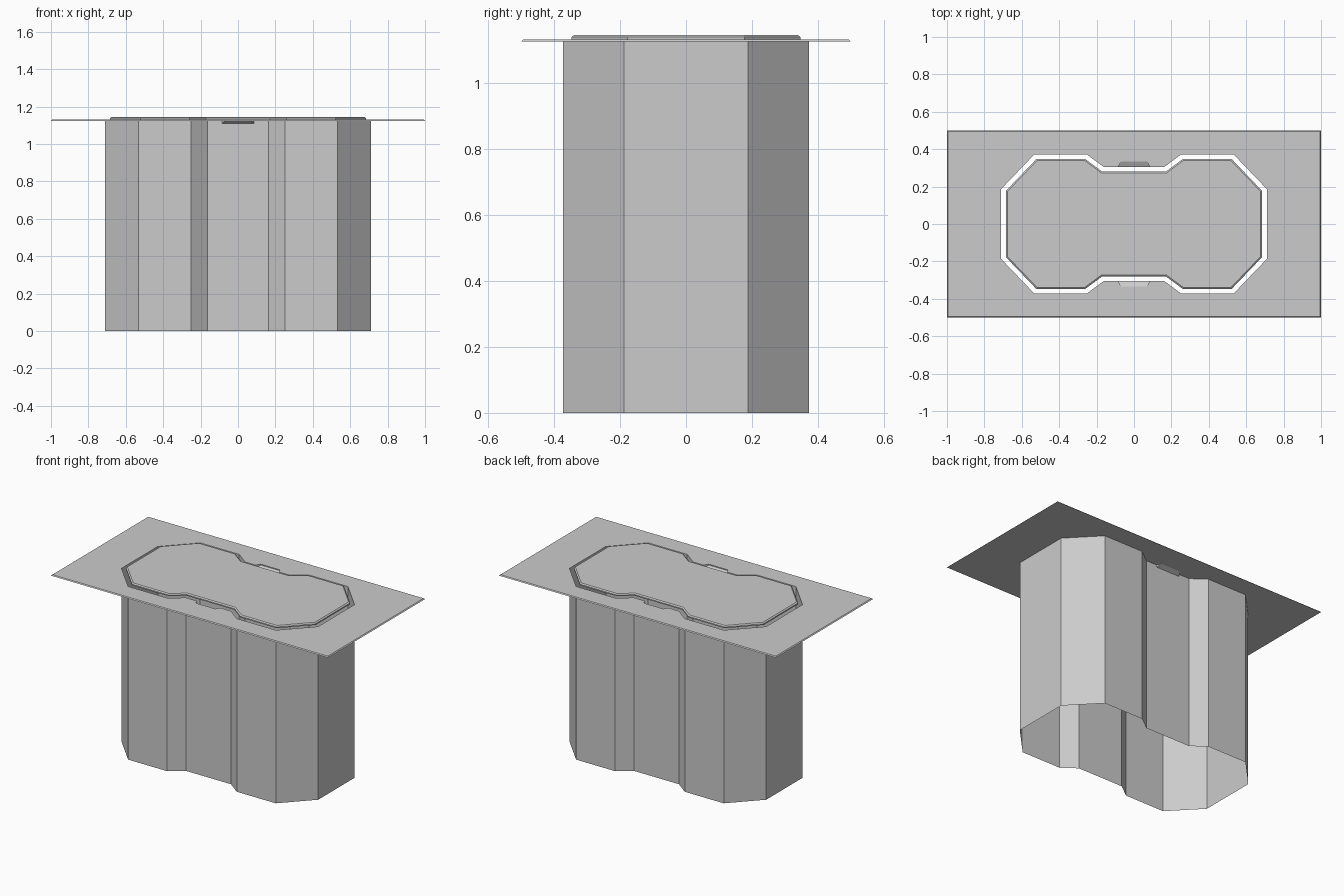
import bpy
import bmesh
from mathutils import Vector

cube = bpy.data.objects.get("Cube")
if cube:
    bpy.data.objects.remove(cube, do_unlink=True)

# Single grey material
grey = bpy.data.materials.new("concrete grey")
grey.use_nodes = True
colour = (0.6, 0.6, 0.6, 1)
grey.diffuse_color = colour
grey.node_tree.nodes["Principled BSDF"].inputs["Base Color"].default_value = colour

PLATE_LOW, PLATE_TOP = 1.124, 1.13
LID_SIDE, LID_TOP = 1.138, 1.144
SCOOP_LOW = 1.11
WAIST, MOUTH, BACK, REACH = 0.305, 0.085, 0.07, 0.333


def finish(name, bm):
    mesh = bpy.data.meshes.new(name)
    bm.to_mesh(mesh)
    bm.free()
    mesh.materials.append(grey)
    obj = bpy.data.objects.new(name, mesh)
    bpy.context.collection.objects.link(obj)
    return obj


def mirrored(quarter):
    """Four-way symmetric counter-clockwise outline from its +x +y quarter."""
    half = quarter + [(-x, y) for x, y in reversed(quarter)]
    return half + [(-x, -y) for x, y in half]


def inset(points, d):
    """Move every side of the outline inward by d with mitred corners."""
    result = []
    for i, p in enumerate(points):
        p = Vector(p)
        a = (p - Vector(points[i - 1])).normalized()
        b = (Vector(points[(i + 1) % len(points)]) - p).normalized()
        na, nb = Vector((-a.y, a.x)), Vector((-b.y, b.x))
        result.append(tuple(p + (na + nb) * d / (1 + na.dot(nb))))
    return result


def ring(bm, points, z):
    return [bm.verts.new((x, y, z)) for x, y in points]


def bridge(bm, low, high):
    n = len(low)
    for i in range(n):
        j = (i + 1) % n
        bm.faces.new((low[i], low[j], high[j], high[i]))


def loop_edges(bm, verts):
    found = []
    for i, v in enumerate(verts):
        pair = (verts[i - 1], v)
        found.append(bm.edges.get(pair) or bm.edges.new(pair))
    return found


corners = [(0.71, 0.187), (0.533, 0.372), (0.252, 0.372), (0.162, WAIST)]
outline = mirrored(corners)

# Open shaft wall, lowered where the finger scoops meet it
bm = bmesh.new()
path = mirrored(corners + [(MOUTH, WAIST)])
for i, (x, y) in enumerate(path):
    x2, y2 = path[(i + 1) % len(path)]
    top = SCOOP_LOW if abs(x) == abs(x2) == MOUTH else PLATE_LOW
    bm.faces.new([bm.verts.new(c) for c in
                  ((x, y, 0), (x2, y2, 0), (x2, y2, top), (x, y, top))])
bmesh.ops.remove_doubles(bm, verts=bm.verts, dist=0.0001)
finish("shaft_wall", bm)

# Ground plate with bevelled rim and an opening that includes the scoops
bm = bmesh.new()
opening = mirrored(corners + [(MOUTH, WAIST), (BACK, REACH)])
rim = mirrored([(1, 0.5)])
levels = []
for z, d in ((PLATE_LOW, 0), (PLATE_TOP, 0.006)):
    levels.append((ring(bm, inset(rim, d), z), ring(bm, opening, z)))
bridge(bm, levels[0][0], levels[1][0])
bridge(bm, levels[1][1], levels[0][1])
for outer, inner in levels:
    bmesh.ops.triangle_fill(bm, use_beauty=True, normal=(0, 0, 1),
                            edges=loop_edges(bm, outer) + loop_edges(bm, inner))
bmesh.ops.recalc_face_normals(bm, faces=bm.faces)
finish("ground_plate", bm)

# Raised lid with a chamfered top edge
bm = bmesh.new()
low = ring(bm, inset(outline, 0.025), PLATE_TOP)
mid = ring(bm, inset(outline, 0.025), LID_SIDE)
high = ring(bm, inset(outline, 0.033), LID_TOP)
bridge(bm, low, mid)
bridge(bm, mid, high)
bm.faces.new(high)
bm.faces.new(low[::-1])
finish("lid", bm)

# Sloping finger scoops on the front and back
for name, side in (("front_scoop", -1), ("back_scoop", 1)):
    bm = bmesh.new()
    floor = []
    for s in (-1, 1):
        deep = bm.verts.new((s * MOUTH, side * WAIST, SCOOP_LOW))
        upper = bm.verts.new((s * MOUTH, side * WAIST, PLATE_LOW))
        far = bm.verts.new((s * BACK, side * REACH, PLATE_LOW))
        bm.faces.new((deep, upper, far) if s * side < 0 else (far, upper, deep))
        floor.append((deep, far))
    quad = [floor[0][0], floor[1][0], floor[1][1], floor[0][1]]
    bm.faces.new(quad if side > 0 else quad[::-1])
    finish(name, bm)
